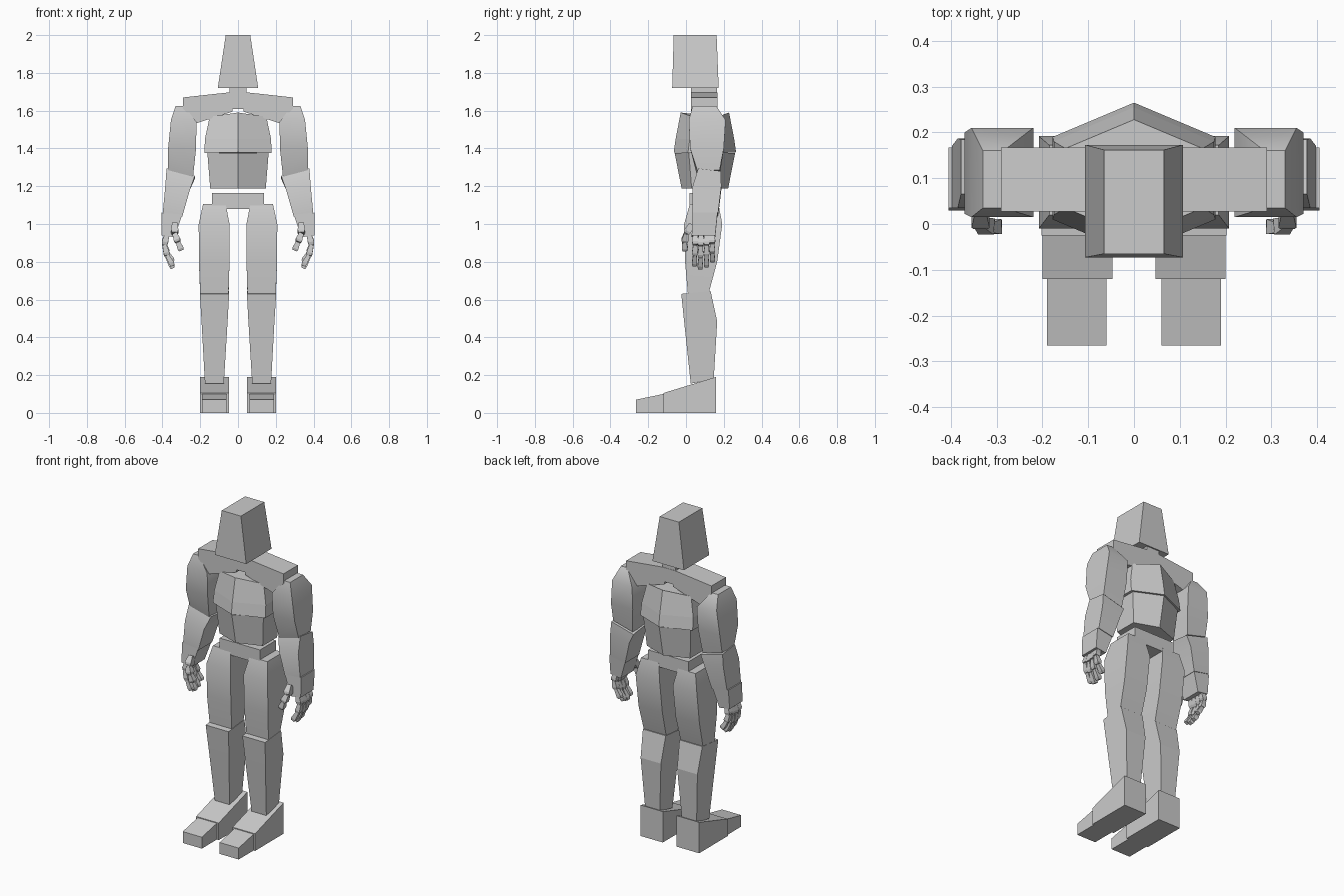
import bpy, bmesh, math
from mathutils import Vector

if "Cube" in bpy.data.objects:
    bpy.data.objects.remove(bpy.data.objects["Cube"])


def finish(name, bm, mirror=False, smooth=None):
    bmesh.ops.recalc_face_normals(bm, faces=bm.faces)
    me = bpy.data.meshes.new(name)
    bm.to_mesh(me)
    bm.free()
    ob = bpy.data.objects.new(name, me)
    bpy.context.collection.objects.link(ob)
    if smooth:
        me.polygons.foreach_set("use_smooth", [True] * len(me.polygons))
        me.set_sharp_from_angle(angle=math.radians(smooth))
    if mirror:
        ob.modifiers.new("Mirror", "MIRROR").use_mirror_merge = False
    return ob


def loft(bm, rings):
    """Skin a stack of equal-length point rings and cap both ends."""
    vs = [[bm.verts.new(p) for p in r] for r in rings]
    n = len(vs[0])
    for a, b in zip(vs, vs[1:]):
        for i in range(n):
            j = (i + 1) % n
            bm.faces.new((a[i], a[j], b[j], b[i]))
    bm.faces.new(vs[0])
    bm.faces.new(vs[-1])


def block(name, sections, mirror=False, smooth=None):
    """Sections: x0, x1, y0, y1, z at x0, optional z at x1, optional rise at y1."""
    rings = []
    for x0, x1, y0, y1, z0, *rest in sections:
        z1 = rest[0] if rest else z0
        d = rest[1] if len(rest) > 1 else 0
        rings.append([(x0, y0, z0), (x1, y0, z1), (x1, y1, z1 + d), (x0, y1, z0 + d)])
    bm = bmesh.new()
    loft(bm, rings)
    return finish(name, bm, mirror, smooth)


def ridged(name, sections, yc=0.1):
    """Six-sided torso block: half width, side depth, ridge depth, side z, ridge z."""
    rings = []
    for w, s, r, z, zr in sections:
        rings.append([(-w, yc - s, z), (0, yc - r, zr), (w, yc - s, z),
                      (w, yc + s, z), (0, yc + r, zr), (-w, yc + s, z)])
    bm = bmesh.new()
    loft(bm, rings)
    return finish(name, bm)


def digit(name, pts, w):
    """Chain of tapered box segments along a path."""
    bm = bmesh.new()
    for i, (p, q) in enumerate(zip(pts, pts[1:])):
        p, q = Vector(p), Vector(q)
        t = (q - p).normalized()
        u = (Vector((0, 1, 0)) - t * t.y).normalized()
        v = t.cross(u)
        rings = []
        for c, k in ((p, 0.8), (p.lerp(q, 0.75), 1.15), (q, 0.9)):
            h = w * k * (1 - 0.08 * i) / 2
            rings.append([c + u * a * h + v * b * h for a, b in ((-1, -1), (1, -1), (1, 1), (-1, 1))])
        loft(bm, rings)
    return finish(name, bm, True)


# Head and neck
block("head", [(-.107, .107, -.073, .173, 1.72), (-.065, .065, -.065, .162, 2.0)])
block("neck", [(-.045, .045, .027, .165, 1.66), (-.045, .045, .027, .165, 1.73)])

# Shoulder bar, profile extruded front to back
half = [(.03, 1.61), (.03, 1.595), (.215, 1.535), (.29, 1.61), (.29, 1.67), (.045, 1.697)]
prof = half + [(-x, z) for x, z in reversed(half)]
bm = bmesh.new()
loft(bm, [[(x, y, z) for x, z in prof] for y in (.027, .167)])
finish("shoulder_bar", bm)

# Torso and pelvis
ridged("upper_torso", [(.178, .09, .165, 1.375, 1.38), (.175, .08, .155, 1.45, 1.45), (.15, .065, .128, 1.568, 1.59)])
ridged("lower_torso", [(.147, .07, .123, 1.188, 1.188), (.162, .085, .16, 1.375, 1.375)])
block("pelvis", [(-.137, .137, .018, .172, 1.08), (-.137, .137, .018, .172, 1.165)])

# Legs
block("thigh", [(.05, .2, .01, .115, .63, .63, -.015), (.045, .207, -.005, .165, .8),
                (.045, .208, -.01, .192, 1.0), (.065, .185, .02, .172, 1.105)], True, 40)
block("shin", [(.075, .175, .025, .147, .155, .155, .025), (.055, .193, -.01, .165, .485),
               (.047, .202, -.025, .13, .63, .63, .015)], True)
block("foot", [(.047, .2, -.12, .158, 0), (.047, .2, -.12, .158, .105, .105, .085)], True)
block("toes", [(.06, .19, -.265, -.12, 0), (.06, .19, -.265, -.12, .07, .07, .03)], True)

# Arms
block("upper_arm", [(.238, .37, .06, .178, 1.25, 1.285), (.222, .37, .022, .2, 1.4),
                    (.22, .355, .015, .21, 1.54, 1.55), (.285, .33, .035, .16, 1.625)], True, 40)
block("forearm", [(.295, .398, .035, .17, 1.04, 1.06), (.255, .385, .035, .187, 1.18, 1.2),
                  (.228, .378, .065, .185, 1.255, 1.295, -.015)], True, 40)
block("palm", [(.335, .405, .03, .155, .93, .94), (.295, .405, .035, .167, 1.05, 1.06)], True)

# Fingers curl inwards below the palm
path = [(.375, .95), (.39, .885), (.375, .825), (.345, .765)]
for n, (y, tip, s) in enumerate(((.05, .045, .92), (.08, .075, 1), (.11, .108, .95), (.138, .14, .8))):
    pts = [(x, y + (tip - y) * i / 3, .95 - (.95 - z) * s) for i, (x, z) in enumerate(path)]
    digit(f"finger_{n + 1}", pts, .029)
digit("thumb", [(.335, .03, 1.0), (.335, .002, .95), (.318, -.008, .905), (.3, -.005, .86)], .034)
